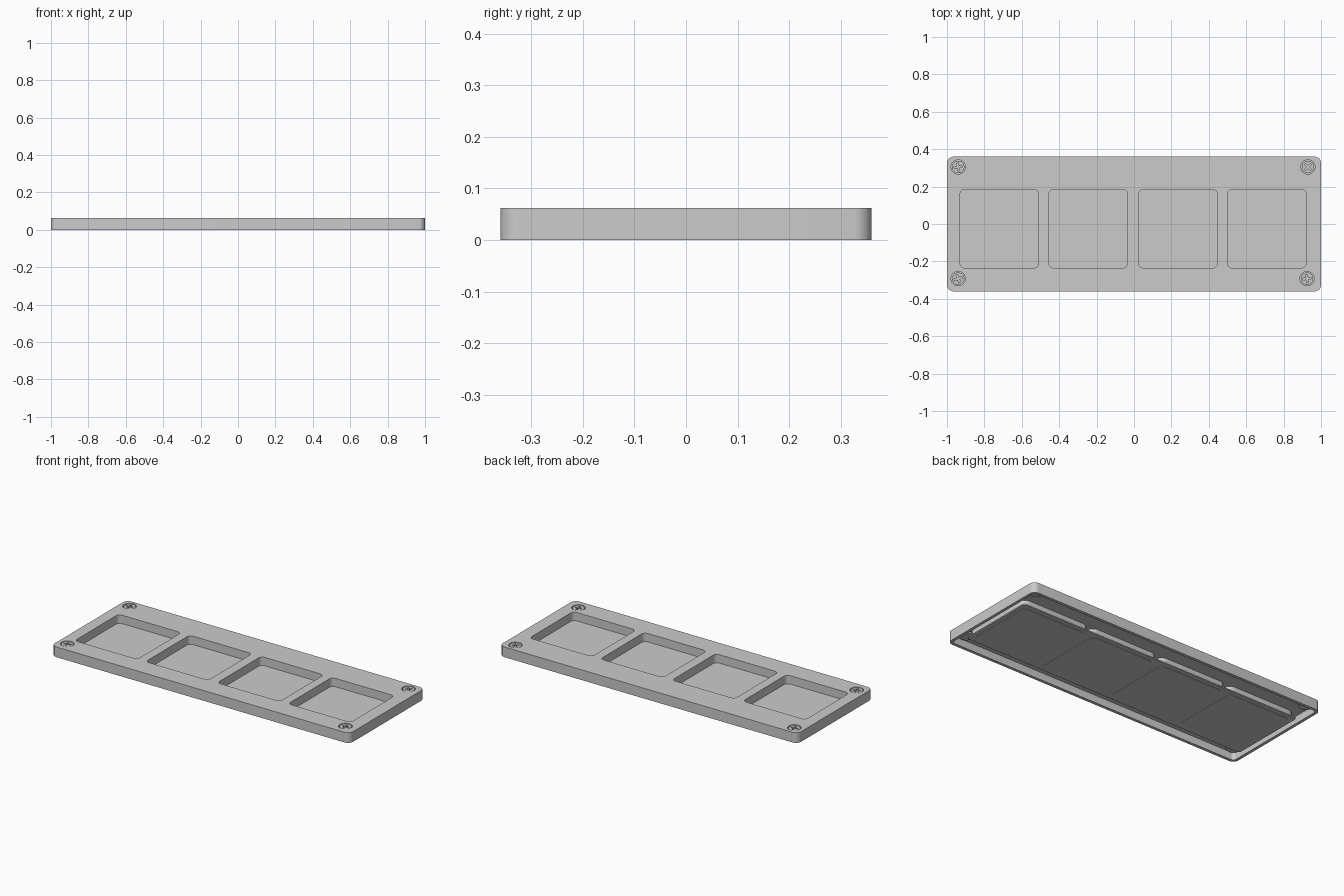
import bpy, bmesh
from math import pi, cos, sin, radians
from mathutils import Matrix

if "Cube" in bpy.data.objects:
    bpy.data.objects.remove(bpy.data.objects["Cube"], do_unlink=True)

grey = bpy.data.materials.new("light_grey")
grey.use_nodes = True
grey.diffuse_color = (0.6, 0.6, 0.6, 1)
grey.node_tree.nodes["Principled BSDF"].inputs["Base Color"].default_value = (0.6, 0.6, 0.6, 1)


def rounded_rect(cx, cy, hx, hy, r, steps=8):
    pts = []
    for q, (sx, sy) in enumerate([(1, 1), (-1, 1), (-1, -1), (1, -1)]):
        for i in range(steps + 1):
            a = (q + i / steps) * pi / 2
            pts.append((cx + sx * (hx - r) + r * cos(a), cy + sy * (hy - r) + r * sin(a)))
    return pts


def circle(cx, cy, r, n=32):
    return [(cx + r * cos(2 * pi * i / n), cy + r * sin(2 * pi * i / n)) for i in range(n)]


def cross(cx, cy, arm, w, turn):
    pts = []
    for q in range(4):
        a = turn + q * pi / 2
        for u, v in [(arm, -w), (arm, w), (w, w)]:
            pts.append((cx + u * cos(a) - v * sin(a), cy + u * sin(a) + v * cos(a)))
    return pts


def slab(name, loops, z0, z1):
    """Solid between two heights; inner loops become holes."""
    cu = bpy.data.curves.new(name, "CURVE")
    cu.dimensions, cu.fill_mode, cu.extrude = "2D", "BOTH", (z1 - z0) / 2
    for loop in loops:
        sp = cu.splines.new("POLY")
        sp.points.add(len(loop) - 1)
        for p, (x, y) in zip(sp.points, loop):
            p.co = (x, y, 0, 1)
        sp.use_cyclic_u = True
    tmp = bpy.data.objects.new(name + "_outline", cu)
    bpy.context.collection.objects.link(tmp)
    dg = bpy.context.evaluated_depsgraph_get()
    me = bpy.data.meshes.new_from_object(tmp.evaluated_get(dg))
    bpy.data.objects.remove(tmp, do_unlink=True)
    me.transform(Matrix.Translation((0, 0, (z0 + z1) / 2)))
    bm = bmesh.new()
    bm.from_mesh(me)
    bmesh.ops.remove_doubles(bm, verts=bm.verts, dist=1e-5)
    bmesh.ops.recalc_face_normals(bm, faces=bm.faces)
    bm.to_mesh(me)
    bm.free()
    me.materials.clear()
    me.materials.append(grey)
    ob = bpy.data.objects.new(name, me)
    bpy.context.collection.objects.link(ob)
    return ob


def cut(ob, cutter):
    mod = ob.modifiers.new("cut", "BOOLEAN")
    mod.operation, mod.solver, mod.object = "DIFFERENCE", "EXACT", cutter
    bpy.context.view_layer.objects.active = ob
    bpy.ops.object.modifier_apply(modifier=mod.name)
    bpy.data.objects.remove(cutter, do_unlink=True)


TOP, CEILING, FLOOR = 0.062, 0.045, 0.011
PY, HALF = -0.025, 0.21
pockets = [-0.72, -0.245, 0.235, 0.71]
screws = [(-0.94, 0.305, 10), (0.93, 0.305, 45), (-0.94, -0.292, 20), (0.925, -0.292, 5)]

# Housing: rounded slab with four windows and screw holes, hollow underneath
inner = rounded_rect(0, 0, 0.982, 0.342, 0.02)
windows = [rounded_rect(x, PY, HALF, HALF, 0.025) for x in pockets]
holes = [circle(x, y, 0.038) for x, y, a in screws]
housing = slab("housing", [rounded_rect(0, 0, 1, 0.36, 0.035)] + windows + holes, 0, TOP)
collars = [rounded_rect(x, PY, HALF + 0.018, HALF + 0.018, 0.04) for x in pockets]
cut(housing, slab("cavity", [inner] + collars, -0.02, CEILING))
cut(housing, slab("lower_cavity", [inner], -0.03, FLOOR))
parts = [housing]

# Panel closing the bottoms of the windows, with a raised pad under each
parts.append(slab("floor_panel", [rounded_rect(-0.005, PY, 0.95, 0.238, 0.015)], 0.004, FLOOR))
for i, x in enumerate(pockets):
    parts.append(slab(f"floor_pad_{i + 1}", [rounded_rect(x, PY, HALF, HALF, 0.025)], 0.001, 0.004))

# Screws: cross-slotted head in the hole, seated on a short post
for i, (x, y, a) in enumerate(screws):
    head = [circle(x, y, 0.033), cross(x, y, 0.022, 0.005, radians(a))]
    parts.append(slab(f"screw_head_{i + 1}", head, 0.05, 0.06))
    parts.append(slab(f"screw_post_{i + 1}", [circle(x, y, 0.04)], 0.035, 0.051))

for ob in parts:
    bpy.ops.object.select_all(action="DESELECT")
    ob.select_set(True)
    bpy.context.view_layer.objects.active = ob
    bpy.ops.object.shade_smooth_by_angle(angle=radians(30))
